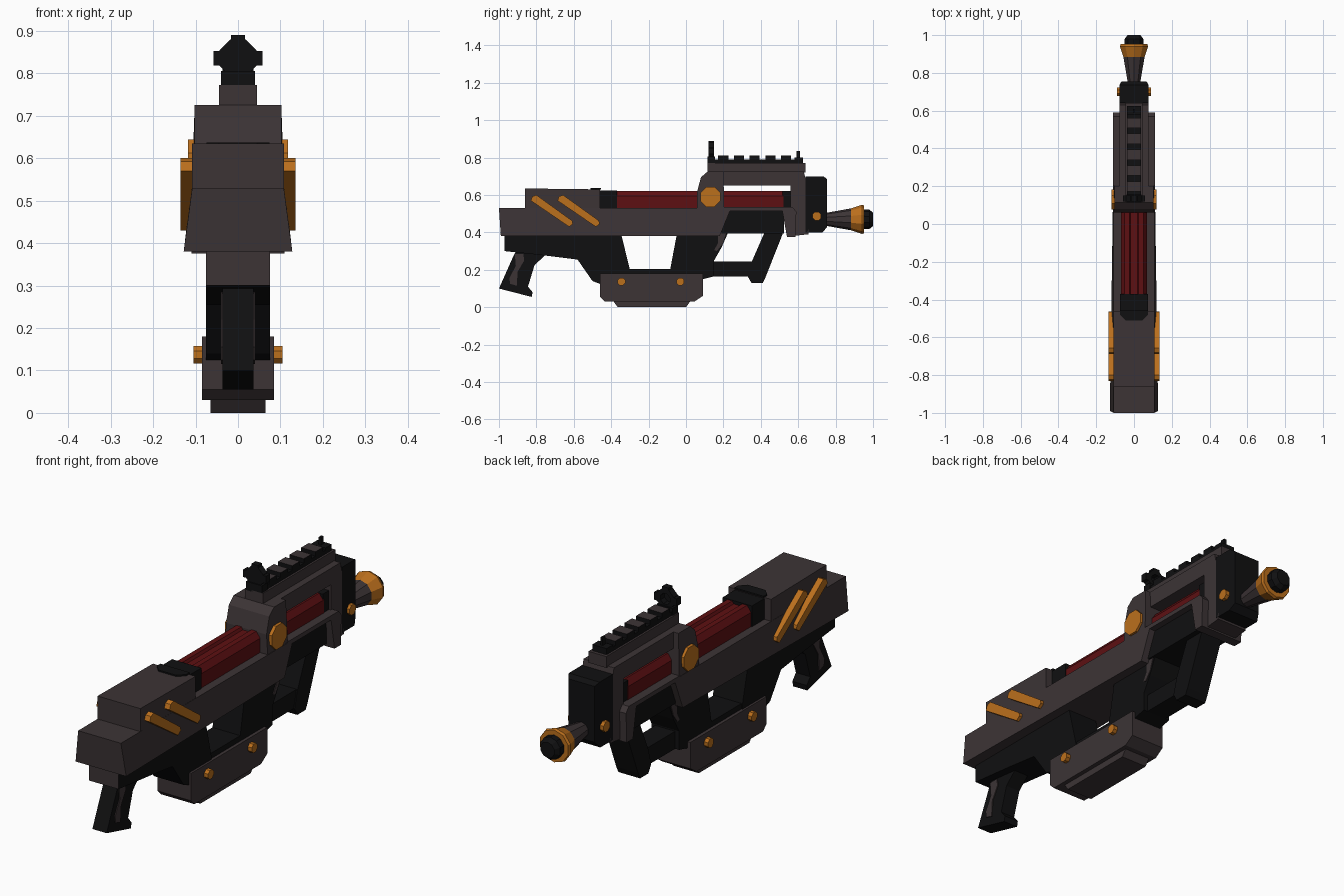
import bpy
import bmesh
import math

cube = bpy.data.objects.get("Cube")
if cube:
    bpy.data.objects.remove(cube)


def material(name, rgb):
    m = bpy.data.materials.new(name)
    m.use_nodes = True
    m.diffuse_color = (*rgb, 1)
    m.node_tree.nodes["Principled BSDF"].inputs["Base Color"].default_value = (*rgb, 1)
    return m


GREY = material("warm dark grey", (0.045, 0.034, 0.036))
BLACK = material("near black", (0.005, 0.005, 0.0055))
RED = material("deep red", (0.11, 0.005, 0.006))
OCHRE = material("ochre", (0.5, 0.16, 0.012))


def finish(bm, name, *mats):
    bmesh.ops.recalc_face_normals(bm, faces=bm.faces)
    mesh = bpy.data.meshes.new(name)
    bm.to_mesh(mesh)
    bm.free()
    for m in mats:
        mesh.materials.append(m)
    ob = bpy.data.objects.new(name, mesh)
    bpy.context.collection.objects.link(ob)
    return ob


def loft(name, rings, *mats):
    """Join closed rings of points and cap both ends."""
    bm = bmesh.new()
    rows = [[bm.verts.new(p) for p in ring] for ring in rings]
    n = len(rows[0])
    for a, b in zip(rows, rows[1:]):
        for i in range(n):
            j = (i + 1) % n
            bm.faces.new((a[i], a[j], b[j], b[i]))
    bm.faces.new(rows[0])
    bm.faces.new(rows[-1])
    return finish(bm, name, *mats)


def prism(name, profile, half, *mats):
    """Side profile (y, z) spread to both sides; half may depend on y, z."""
    w = half if callable(half) else lambda y, z: half
    return loft(name, [[(s * w(y, z), y, z) for y, z in profile] for s in (-1, 1)], *mats)


def side_pair(name, profile, x0, x1, mat):
    for label, s in (("left", 1), ("right", -1)):
        loft(f"{label}_{name}", [[(s * x, y, z) for y, z in profile] for x in (x0, x1)], mat)


def box(name, x, y0, y1, z0, z1, *mats):
    return prism(name, [(y0, z0), (y1, z0), (y1, z1), (y0, z1)], x, *mats)


def circle(cy, cz, r, n=8):
    return [(cy + r * math.cos(math.tau * (i + .5) / n),
             cz + r * math.sin(math.tau * (i + .5) / n)) for i in range(n)]


def turned(name, stations, cz, mat, n=10):
    loft(name, [[(a, y, b) for a, b in circle(0, cz, r, n)] for y, r in stations], mat)


def paint(ob, index, rule):
    for p in ob.data.polygons:
        if rule(p):
            p.material_index = index


# Main body, flaring outwards towards the bottom and the rear
def body_half(y, z):
    return 0.108 + (0.53 - z) / 0.15 * (0.012 - 0.008 * y)


prism("main_body", [(-1, .53), (-.99, .38), (.18, .38), (.235, .515), (.515, .515),
                    (.54, .375), (.585, .375), (.59, .51), (.57, .535), (.2, .535),
                    (.2, .53)], lambda y, z: body_half(y, z) if y < .1 else .11, GREY)
prism("rear_block", [(-.86, .52), (-.46, .52), (-.46, .63), (-.86, .635)], .108, GREY)

# Rear sight pillar and narrower front housing
prism("sight_pillar", [(.06, .5), (.06, .62), (.08, .695), (.115, .725), (.2, .725),
                       (.205, .5)], lambda y, z: .102 if z > .6 else .11, GREY)
prism("front_housing", [(.15, .725), (.63, .725), (.65, .64), (.66, .6), (.655, .39),
                        (.56, .38), (.56, .65), (.15, .65)], .077, GREY)

# Long red top cell with a shallow central groove
half_section = [(.07, .5), (.07, .595), (.05, .622), (.025, .622), (.018, .61)]
section = half_section + [(-x, z) for x, z in reversed(half_section)]
loft("red_cell", [[(x, y, z) for x, z in section] for y in (-.38, .52)], RED)
box("cell_front_cap", .068, .515, .57, .5, .622, BLACK)
box("cell_rear_cap", .074, -.48, -.37, .5, .625, BLACK)
loft("cell_rear_cover", [[(x, y, z) for x, y in
     [(-.074, -.455), (-.074, -.48), (-.045, -.51), (.045, -.51), (.074, -.48),
      (.074, -.455)]] for z in (.63, .637)], BLACK)

# Black lower frame; its rear end face is grey
rear = prism("rear_underframe", [(-.97, .385), (-.97, .3), (-.74, .275), (-.58, .255),
                                 (-.5, .14), (-.46, .125), (-.3, .125), (-.3, .2),
                                 (-.345, .385)], .075, BLACK, GREY)
paint(rear, 1, lambda p: p.normal.y < -.95)
prism("middle_post", [(-.05, .385), (-.085, .2), (-.085, .13), (.09, .15), (.15, .165),
                      (.15, .25), (.19, .32), (.23, .41), (.2, .45), (.1, .45),
                      (0, .4)], .07, BLACK)
box("lower_bridge", .07, -.31, -.08, .13, .205, BLACK)
box("upper_bar", .08, .19, .525, .395, .52, BLACK)
box("guard_bar", .05, .14, .37, .165, .245, BLACK)
prism("front_handle", [(.42, .4), (.35, .24), (.33, .165), (.35, .13), (.41, .13),
                       (.425, .16), (.52, .4)], .055, BLACK)
prism("trigger", [(.17, .4), (.215, .4), (.195, .34), (.165, .3), (.15, .305),
                  (.17, .34)], .073, GREY)

# Rear grip with side panels
prism("rear_grip", [(-.9, .31), (-.92, .28), (-1, .1), (-.825, .055), (-.82, .08),
                    (-.845, .11), (-.81, .225), (-.74, .29)], .036, BLACK)
side_pair("grip_panel", [(-.915, .285), (-.87, .285), (-.865, .25), (-.9, .19),
                         (-.905, .115), (-.94, .125), (-.945, .155), (-.91, .22)],
          .033, .04, GREY)

# Belly box
prism("belly_box", [(-.46, .18), (-.46, .055), (-.435, .03), (.045, .03), (.09, .06),
                    (.09, .18)], .085, GREY)
prism("belly_plate", [(-.39, .035), (-.365, 0), (0, 0), (.025, .035)], .065, GREY)
for i, y in enumerate((-.345, -.03)):
    side_pair(f"belly_bolt_{i + 1}", circle(y, .137, .022), .08, .105, OCHRE)

# Ochre side bars, pillar discs and muzzle bolts
for i, y in enumerate((-.83, -.687)):
    bar = [(0, .57), (.008, .592), (.03, .6), (.222, .462), (.225, .445), (.205, .43)]
    side_pair(f"slanted_bar_{i + 1}", [(y + dy, z) for dy, z in bar], .1, .135, OCHRE)
side_pair("pillar_disc", circle(.13, .59, .058), .1, .118, OCHRE)
side_pair("muzzle_bolt", circle(.7, .487, .025), .07, .09, OCHRE)

# Front block and nozzle
prism("muzzle_block", [(.64, .7), (.735, .7), (.755, .685), (.755, .43), (.73, .4),
                       (.64, .4)], lambda y, z: .078 if y < .74 else .066, BLACK)
turned("nozzle_cone", [(.74, .033), (.89, .06)], .47, GREY)
turned("nozzle_ring", [(.875, .056), (.94, .078), (.952, .074), (.952, .05)], .47, OCHRE)
turned("nozzle_tip", [(.94, .052), (.98, .052), (1, .036)], .47, BLACK)

# Top rail with teeth
box("rail_base", .045, .115, .64, .72, .772, GREY)
box("rail_strip", .036, .115, .62, .77, .79, BLACK)
for i in range(5):
    y = .172 + i * .084
    tooth = box(f"rail_tooth_{i + 1}", .036, y, y + .054, .785, .81, BLACK, GREY)
    paint(tooth, 1, lambda p: p.normal.z > .9)
box("front_sight_base", .036, .58, .625, .77, .8, BLACK)
box("front_sight_post", .006, .59, .61, .79, .835, BLACK)

# Octagonal ring sight
outer, inner = circle(0, .836, .047), circle(0, .836, .026)
loft("ring_sight", [[(x, y, z) for x, z in pts] for pts, y in
                    ((outer, .12), (outer, .15), (inner, .15), (inner, .12), (outer, .12))],
     BLACK)
box("ring_sight_base", .04, .115, .155, .765, .805, BLACK)
box("ring_sight_top", .016, .12, .15, .868, .89, BLACK)
ears = [(.12, .818), (.15, .818), (.15, .852), (.12, .852)]
side_pair("ring_sight_ear", ears, .036, .058, BLACK)
